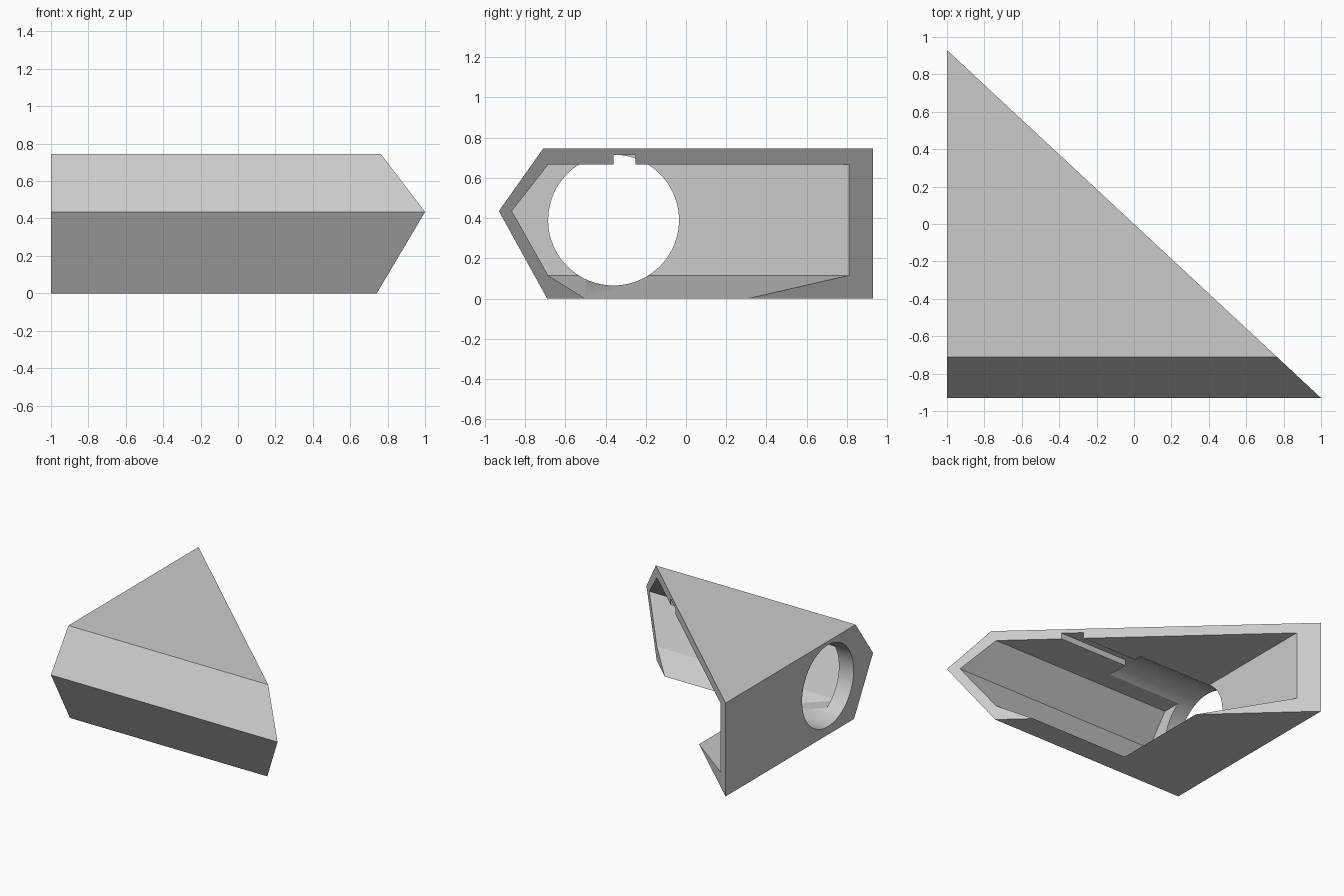
import bpy, bmesh, math
from mathutils import Matrix, Vector

cube = bpy.data.objects.get("Cube")
if cube:
    bpy.data.objects.remove(cube, do_unlink=True)

grey = bpy.data.materials.new("plain_grey")
grey.use_nodes = True
COLOUR = (0.6, 0.6, 0.6, 1)
grey.diffuse_color = COLOUR
grey.node_tree.nodes["Principled BSDF"].inputs["Base Color"].default_value = COLOUR


def make_object(name, bm):
    bmesh.ops.recalc_face_normals(bm, faces=bm.faces[:])
    mesh = bpy.data.meshes.new(name)
    bm.to_mesh(mesh)
    bm.free()
    mesh.materials.append(grey)
    obj = bpy.data.objects.new(name, mesh)
    bpy.context.collection.objects.link(obj)
    return obj


def hull(name, points):
    bm = bmesh.new()
    for p in points:
        bm.verts.new(p)
    bmesh.ops.convex_hull(bm, input=bm.verts[:])
    bmesh.ops.dissolve_limit(bm, angle_limit=0.01, verts=bm.verts[:], edges=bm.edges[:])
    return make_object(name, bm)


def along_x(profile, x0, x1):
    return [(x, y, z) for x in (x0, x1) for y, z in profile]


# Outer shell: pointed-front profile run along x, sliced off on the diagonal
outer = [(-0.93, 0.435), (-0.71, 0.745), (1.2, 0.745), (1.2, 0), (-0.69, 0)]
bm = bmesh.new()
for p in along_x(outer, -1, 1.2):
    bm.verts.new(p)
bmesh.ops.convex_hull(bm, input=bm.verts[:])
bmesh.ops.dissolve_limit(bm, angle_limit=0.01, verts=bm.verts[:], edges=bm.edges[:])
cut = bmesh.ops.bisect_plane(bm, geom=bm.verts[:] + bm.edges[:] + bm.faces[:],
                             plane_co=(0, 0, 0), plane_no=Vector((0.93, 1, 0)),
                             clear_outer=True)
rim = [e for e in cut["geom_cut"] if isinstance(e, bmesh.types.BMEdge)]
bmesh.ops.holes_fill(bm, edges=rim)
shell = make_object("wedge_shell", bm)

# Cavity: inner profile, with a floor that slopes down into an open bottom
inner = [(-0.865, 0.435), (-0.685, 0.665), (1.5, 0.665), (1.5, 0.115), (-0.685, 0.115)]
opening = [(x, y, -0.115) for x in (0.21, 2) for y in (-0.315, 1.5)]
cavity = hull("cavity_cutter", along_x(inner, -0.87, 2) + opening)

# Round hole through the side wall, grazing the ceiling and the floor
bm = bmesh.new()
bmesh.ops.create_cone(bm, cap_ends=True, segments=96, radius1=0.325, radius2=0.325, depth=0.88,
                      matrix=Matrix.Translation((-0.66, -0.36, 0.39))
                      @ Matrix.Rotation(math.pi / 2, 4, 'Y'))
hole = make_object("hole_cutter", bm)

# Key slot in the ceiling, from the hole to the diagonal opening
slot_section = [(y, z) for y in (-0.36, -0.25) for z in (0.6, 0.713)]
slot = hull("slot_cutter", along_x(slot_section, -0.221, 1))

cutters = [cavity, hole, slot]
for cutter in cutters:
    cutter.hide_render = True
    mod = shell.modifiers.new(cutter.name, 'BOOLEAN')
    mod.operation = 'DIFFERENCE'
    mod.solver = 'EXACT'
    mod.object = cutter

# Bake the cuts and drop the cutters
graph = bpy.context.evaluated_depsgraph_get()
baked = bpy.data.meshes.new_from_object(shell.evaluated_get(graph))
shell.modifiers.clear()
shell.data = baked
for cutter in cutters:
    bpy.data.objects.remove(cutter, do_unlink=True)

bpy.ops.object.select_all(action='DESELECT')
shell.select_set(True)
bpy.context.view_layer.objects.active = shell
bpy.ops.object.shade_smooth_by_angle(angle=math.radians(25))
